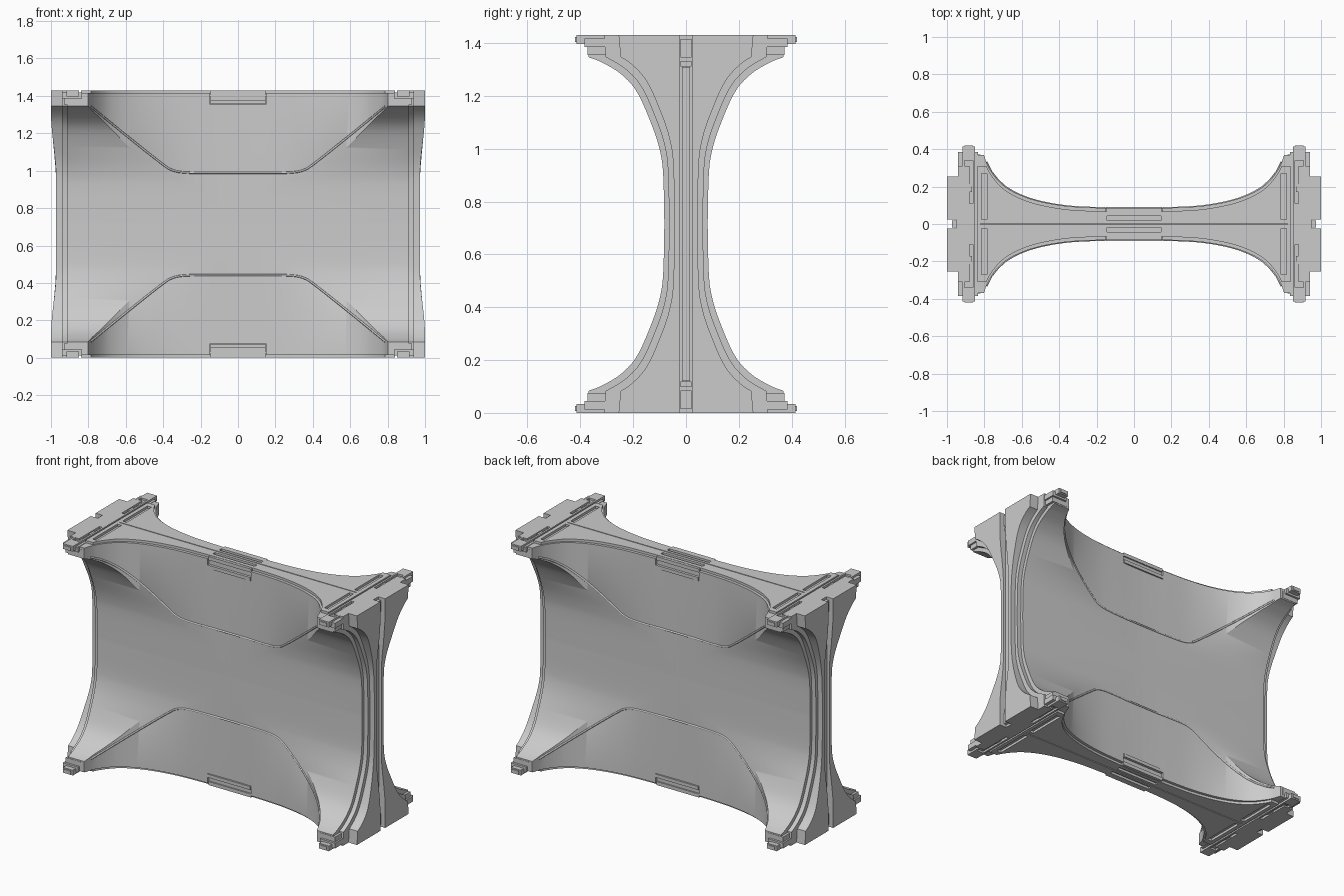
import bpy, bmesh
from mathutils import Vector

if "Cube" in bpy.data.objects:
    bpy.data.objects.remove(bpy.data.objects["Cube"])

H, MID = 1.43, 0.715
SIGNS = (-1, 1)


def smooth_line(pts, n=8):
    # Catmull-Rom sampling of a few control points
    p = [Vector(q) for q in [pts[0]] + pts + [pts[-1]]]
    out = []
    for i in range(1, len(p) - 2):
        a, b, c, d = p[i - 1:i + 3]
        for k in range(n):
            t = k / n
            v = 0.5 * (2 * b + (c - a) * t + (2 * a - 5 * b + 4 * c - d) * t * t
                       + (3 * b - a - 3 * c + d) * t ** 3)
            out.append((v.x, v.y))
    return out + [tuple(pts[-1])]


def lookup(line, x):
    if x <= line[0][0]:
        return line[0][1]
    for (x0, y0), (x1, y1) in zip(line, line[1:]):
        if x0 <= x <= x1 and x1 > x0:
            return y0 + (y1 - y0) * (x - x0) / (x1 - x0)
    return line[-1][1]


# half profiles: depth against |x| (plan) and against height from the middle (side)
PLAN = smooth_line([(0, .082), (.15, .085), (.37, .097), (.556, .135), (.69, .2),
                    (.77, .29), (.803, .37)]) + [(.915, .37)]
SIDE = smooth_line([(0, .082), (.18, .086), (.27, .097), (.365, .126), (.495, .183),
                    (.565, .243), (.61, .315), (.632, .37)]) + [(.9, .37)]


def make(name, bm):
    bmesh.ops.recalc_face_normals(bm, faces=bm.faces)
    me = bpy.data.meshes.new(name)
    bm.to_mesh(me)
    bm.free()
    ob = bpy.data.objects.new(name, me)
    bpy.context.collection.objects.link(ob)
    return ob


def prism(name, pts, place, a, b):
    # extrude a 2D outline from level a to level b; place(u, v, level) -> xyz
    bm = bmesh.new()
    r = [[bm.verts.new(place(u, v, w)) for u, v in pts] for w in (a, b)]
    bm.faces.new(r[0])
    bm.faces.new(r[1])
    n = len(pts)
    for i in range(n):
        j = (i + 1) % n
        bm.faces.new((r[0][i], r[0][j], r[1][j], r[1][i]))
    return make(name, bm)


def boxes(name, specs, sx=(1,), sy=(1,), sz=(1,)):
    # boxes (x0,x1,y0,y1,z0,z1) repeated by mirroring; z mirrors about mid height
    bm = bmesh.new()
    for x0, x1, y0, y1, z0, z1 in specs:
        for i in sx:
            for j in sy:
                for k in sz:
                    r = bmesh.ops.create_cube(bm, size=1)["verts"]
                    for v in r:
                        c = v.co
                        v.co = (i * (x0 + (c.x + .5) * (x1 - x0)),
                                j * (y0 + (c.y + .5) * (y1 - y0)),
                                MID + k * (z0 - MID + (c.z + .5) * (z1 - z0)))
    return make(name, bm)


def boolean(ob, tool, op):
    m = ob.modifiers.new("bool", 'BOOLEAN')
    m.object, m.operation, m.solver = tool, op, 'EXACT'
    bpy.context.view_layer.objects.active = ob
    bpy.ops.object.modifier_apply(modifier=m.name)


def closed(half):
    # mirror a half profile in both directions into a closed outline
    full = [(-u, v) for u, v in reversed(half[1:])] + half
    return full + [(u, -v) for u, v in reversed(full)]


# main shell: plan outline and side outline intersected, leaving the mitred panels
shell = prism("concave_shell", closed(PLAN), lambda u, v, w: (u, v, w), .015, H - .015)
side = prism("side_cutter", closed(SIDE), lambda u, v, w: (w, v, MID + u), -1.2, 1.2)
boolean(shell, side, 'INTERSECT')

# clip notches in the middle of the top and bottom edges
notch = boxes("notch_cutter", [(-.15, .15, .06, .3, 1.355, 1.5)], sy=SIGNS, sz=SIGNS)
boolean(shell, notch, 'DIFFERENCE')

# raised top and bottom plates, inset from the shell
inset = [(u, v - .018) for u, v in PLAN if u < .79]
inset.append((.84, inset[-1][1]))
plates = []
for nm, a, b in (("bottom_plate", 0, .03), ("top_plate", H - .03, H)):
    plates.append(prism(nm, closed(inset), lambda u, v, w: (u, v, w), a, b))

# connector rails along the four end edges
rails = boxes("connector_rails", [(.85, .918, -.415, .415, H - .033, H)],
              sx=SIGNS, sz=SIGNS)
slots = boxes("slot_cutter", [(.862, .906, .11, .34, H - .022, H + .1),
                              (.786, .815, .025, .27, H - .022, H + .1),
                              (-.145, .145, .02, .042, H - .022, H + .1)],
              sx=SIGNS, sy=SIGNS, sz=SIGNS)
slots2 = boxes("groove_cutter", [(-.82, .82, -.003, .003, H - .01, H + .1)], sz=SIGNS)
# the middle slots lie across x = 0, so one-sided copies coincide: weld the extras away
bm = bmesh.new()
bm.from_mesh(slots.data)
seen, drop = set(), []
for f in bm.faces:
    key = (tuple(round(c, 4) for c in f.calc_center_median()))
    if key in seen:
        drop.append(f)
    seen.add(key)
bmesh.ops.delete(bm, geom=drop, context='FACES')
bmesh.ops.remove_doubles(bm, verts=bm.verts, dist=1e-4)
bmesh.ops.recalc_face_normals(bm, faces=bm.faces)
bm.to_mesh(slots.data)
bm.free()
for ob in plates + [rails]:
    boolean(ob, slots, 'DIFFERENCE')
for ob in plates:
    boolean(ob, slots2, 'DIFFERENCE')
for ob in (side, notch, slots, slots2):
    bpy.data.objects.remove(ob)

# blocks in the rail pockets, stepped corner lugs and rail tips
boxes("rail_pocket_blocks", [(.866, .902, .17, .215, H - .03, H - .006),
                             (.866, .902, .28, .32, H - .03, H - .01)],
      sx=SIGNS, sy=SIGNS, sz=SIGNS)
boxes("corner_lugs", [(.835, .94, .2, .385, H - .045, H - .012),
                      (.82, .93, .25, .372, H - .075, H - .03),
                      (.862, .906, .38, .42, H - .026, H - .008)],
      sx=SIGNS, sy=SIGNS, sz=SIGNS)

# bridge between shell and end layers behind the slot
boxes("end_core", [(.88, .952, -.03, .03, .0, H)], sx=SIGNS)


def end_layer(name, off, cap, x0, x1, flare):
    # stepped end flanges, one on each side of the vertical slot
    ds = sorted({d for d, _ in SIDE if d < MID} | {MID})
    half = [(d, min(cap, lookup(SIDE, max(d - off, 0)) - off)) for d in ds]
    edge = [(-d, y) for d, y in reversed(half[1:])] + half
    for s in SIGNS:
        for q in SIGNS:
            def place(u, v, w):
                t = min(1, max(0, (abs(u) - .25) / .35))
                add = flare * t * t * (3 - 2 * t) if w == x1 else 0
                return (s * (w + add), q * v, MID + u)
            pts = edge + [(d, .024) for d, _ in reversed(edge)]
            prism(name, pts, place, x0, x1)


end_layer("end_step", .018, .31, .88, .942, 0)
end_layer("end_flange", .038, .255, .9, .973, .027)

# locking bars and latches in the vertical end slots
boxes("slot_bar", [(.94, .962, -.016, .016, .12, H - .12)], sx=SIGNS)
boxes("slot_latches", [(.94, .972, -.02, .02, H - .085, H - .015),
                       (.94, .966, -.02, .02, H - .118, H - .098)],
      sx=SIGNS, sz=SIGNS)

# centre clips on the top and bottom edges
boxes("edge_clips", [(-.147, .147, .05, .09, H - .073, H - .052),
                     (-.147, .147, .05, .074, H - .055, H - .02),
                     (-.147, .147, .05, .082, H - .024, H - .002)],
      sy=SIGNS, sz=SIGNS)

# thin bead around each trapezoid panel
path = smooth_line([(.79, 1.345), (.6, 1.19), (.41, 1.04), (.35, 1.003), (.28, .99), (.15, .988)], 5)
path += [(-x, z) for x, z in reversed(path)]
for s in SIGNS:
    for k in SIGNS:
        cu = bpy.data.curves.new("panel_bead", 'CURVE')
        cu.dimensions, cu.bevel_depth, cu.bevel_resolution = '3D', .006, 1
        sp = cu.splines.new('POLY')
        sp.points.add(len(path) - 1)
        for p, (x, z) in zip(sp.points, path):
            y = min(lookup(PLAN, abs(x)), lookup(SIDE, z - MID)) - .001
            p.co = (x, s * y, MID + k * (z - MID), 1)
        bpy.context.collection.objects.link(bpy.data.objects.new("panel_bead", cu))

# smooth the curved walls, keep the steps crisp
for ob in bpy.context.collection.objects:
    ob.select_set(ob.type == 'MESH')
bpy.context.view_layer.objects.active = shell
bpy.ops.object.shade_smooth_by_angle(angle=.5)
